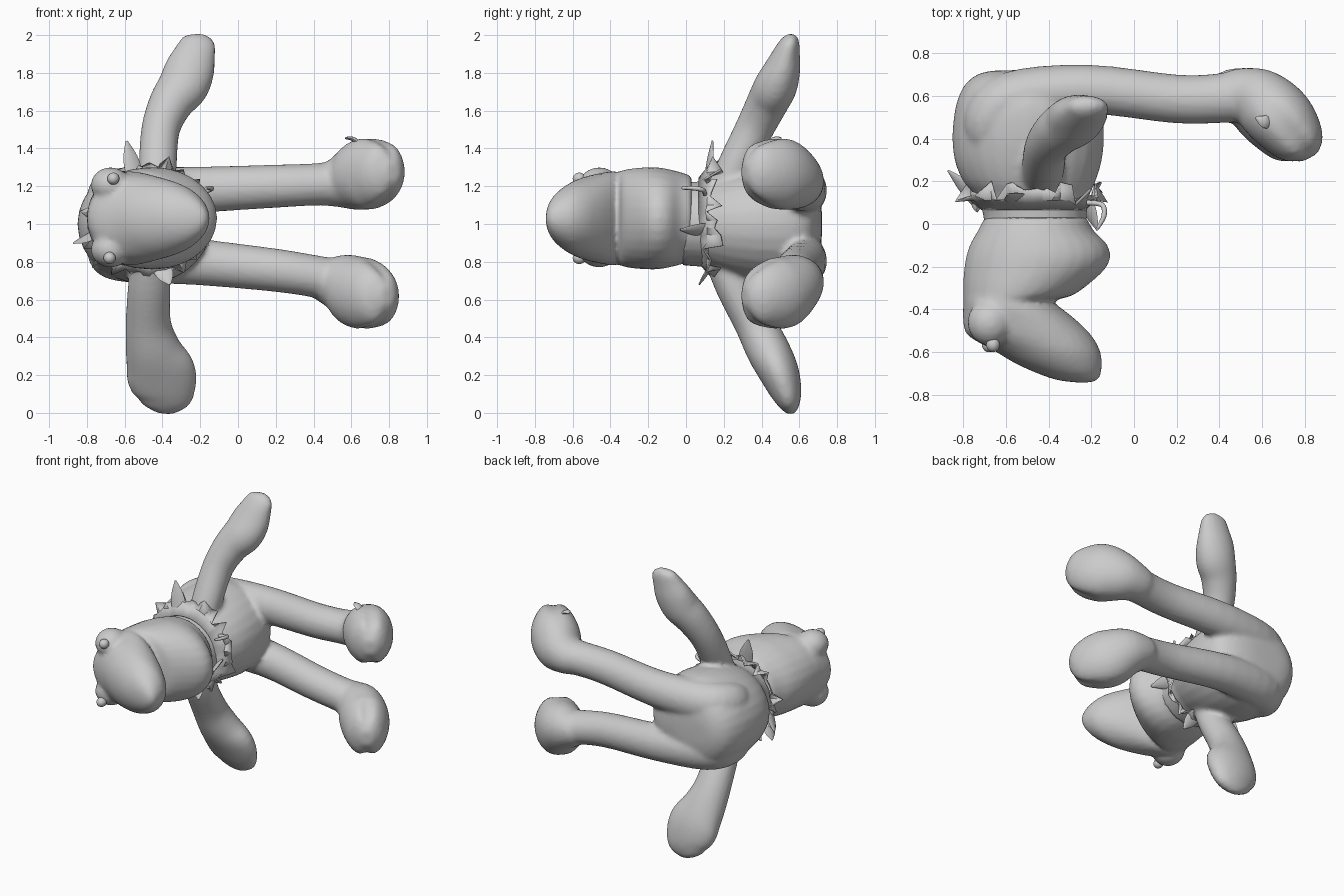
import bpy, bmesh, math, random
from mathutils import Vector as V

if "Cube" in bpy.data.objects:
    bpy.data.objects.remove(bpy.data.objects["Cube"])

random.seed(4)
X, Y, Z = V((1, 0, 0)), V((0, 1, 0)), V((0, 0, 1))


def finish(name, bm, angle=50):
    bmesh.ops.recalc_face_normals(bm, faces=bm.faces[:])
    me = bpy.data.meshes.new(name)
    bm.to_mesh(me)
    bm.free()
    ob = bpy.data.objects.new(name, me)
    bpy.context.collection.objects.link(ob)
    bpy.ops.object.select_all(action='DESELECT')
    ob.select_set(True)
    bpy.context.view_layer.objects.active = ob
    bpy.ops.object.shade_smooth_by_angle(angle=math.radians(angle))
    return ob


def spline(rows, steps):
    """Catmull-Rom through rows of numbers."""
    out, n = [], len(rows)
    for i in range(n - 1):
        p = [rows[max(i - 1, 0)], rows[i], rows[i + 1], rows[min(i + 2, n - 1)]]
        for s in range(steps):
            t = s / steps
            out.append([0.5 * (2 * b + (c - a) * t + (2 * a - 5 * b + 4 * c - d) * t * t
                               + (3 * b - a - 3 * c + d) * t ** 3) for a, b, c, d in zip(*p)])
    return out + [list(rows[-1])]


def loft(name, rows, side, axis=None, sides=28, steps=4):
    """Rows are x, y, z, radius along side, other radius, groove depth."""
    rows = spline([tuple(r) + (0,) * (6 - len(r)) for r in rows], steps)
    bm = bmesh.new()
    rings = []
    for i, r in enumerate(rows):
        a, b = rows[max(i - 1, 0)], rows[min(i + 1, len(rows) - 1)]
        t = axis or (V(b[:3]) - V(a[:3])).normalized()
        v = t.cross(side).normalized()
        u = v.cross(t)
        ring = []
        for k in range(sides):
            w = 2 * math.pi * k / sides
            g = 1 - r[5] * math.exp(-(math.sin(w) / 0.25) ** 2)
            ring.append(bm.verts.new(V(r[:3]) + (u * math.cos(w) * r[3] + v * math.sin(w) * r[4]) * g))
        rings.append(ring)
    for a, b in zip(rings, rings[1:]):
        for k in range(sides):
            m = (k + 1) % sides
            bm.faces.new((a[k], a[m], b[m], b[k]))
    bm.faces.new(rings[0])
    bm.faces.new(rings[-1])
    return finish(name, bm)


def profile(rows, zc):
    """y, x low, x high, z half width -> loft rows."""
    return [((lo + hi) / 2, y, zc, (hi - lo) / 2, h) for y, lo, hi, h in rows]


def ball(name, loc, radius):
    bm = bmesh.new()
    bmesh.ops.create_uvsphere(bm, u_segments=20, v_segments=12, radius=1)
    for v in bm.verts:
        v.co = V(loc) + V(c * r for c, r in zip(v.co, radius))
    return finish(name, bm)


def fuse(name, parts, repeat):
    """Join overlapping parts into one softly blended skin."""
    bpy.ops.object.select_all(action='DESELECT')
    for p in parts:
        p.select_set(True)
    bpy.context.view_layer.objects.active = parts[0]
    bpy.ops.object.join()
    ob = parts[0]
    ob.name = name
    mod = ob.modifiers.new("skin", 'REMESH')
    mod.mode = 'VOXEL'
    mod.voxel_size = 0.016
    mod.use_smooth_shade = True
    mod = ob.modifiers.new("blend", 'SMOOTH')
    mod.factor = 0.5
    mod.iterations = repeat


# Head: lower jaw, mouth cleft and drooping snout in one profile, plus eyes
head = [loft("head", profile([
    (0.03, -.70, -.22, .225), (-.03, -.73, -.19, .245), (-.09, -.765, -.13, .26), (-.15, -.785, -.11, .27),
    (-.21, -.795, -.135, .27), (-.28, -.80, -.21, .265), (-.335, -.80, -.29, .255), (-.36, -.80, -.38, .245),
    (-.39, -.80, -.345, .25), (-.45, -.80, -.27, .24), (-.52, -.78, -.20, .225), (-.59, -.66, -.16, .20),
    (-.65, -.56, -.15, .165), (-.70, -.45, -.155, .12), (-.73, -.36, -.17, .07), (-.742, -.27, -.21, .02)],
    1.03), X, -Y)]
for side, z, px, pz in (("upper", 1.205, -.66, 1.24), ("lower", .865, -.68, .82)):
    head.append(ball(side + "_eye", (-.675, -.46, z), (.105, .11, .095)))
    ball(side + "_pupil", (px, -.565, pz), (.032, .035, .032))
fuse("head", head, 3)

# Body
body = [loft("body", profile([
    (-.02, -.70, -.22, .22), (.06, -.71, -.22, .225), (.13, -.74, -.21, .235), (.20, -.80, -.18, .265),
    (.30, -.84, -.15, .295), (.42, -.85, -.14, .315), (.55, -.835, -.15, .315), (.64, -.80, -.19, .28),
    (.69, -.75, -.27, .22), (.715, -.68, -.38, .12), (.72, -.56, -.50, .02)], 1.0), X, Y)]

# Legs bending out of the hips, with folded feet
for name, dx, zs in (("upper_leg", 0, (1.12, 1.14, 1.16, 1.18, 1.20, 1.21, 1.215, 1.235, 1.265, 1.275, 1.275, 1.275)),
                     ("lower_leg", -.03, (.88, .86, .83, .80, .755, .72, .705, .68, .635, .62, .62, .62))):
    path = [(-.69, .36, .11, .08), (-.68, .48, .14, .12), (-.57, .585, .14, .13), (-.22, .63, .123, .116),
            (.20, .585, .114, .114),
            (.42, .59, .112, .117), (.50, .60, .125, .13), (.59, .575, .165, .152), (.68, .50, .198, .16, .06),
            (.755, .41, .178, .138, .16), (.80, .35, .135, .10, .25), (.823, .31, .05, .04, .15)]
    body.append(loft(name, [(p[0] + (dx if p[0] > .45 else 0), p[1], z) + p[2:] for p, z in zip(path, zs)], Z))

# Arms with mitten hands
body.append(loft("upper_arm", [
    (-.43, .18, 1.12, .09, .09), (-.425, .26, 1.30, .10, .097), (-.41, .36, 1.50, .102, .102),
    (-.355, .43, 1.64, .117, .11), (-.29, .475, 1.73, .134, .114), (-.255, .51, 1.82, .132, .097),
    (-.225, .535, 1.91, .108, .07), (-.205, .555, 1.975, .085, .045), (-.20, .56, 2.005, .03, .018)], X))
body.append(loft("lower_arm", [
    (-.46, .18, .87, .10, .10), (-.47, .25, .68, .112, .099), (-.475, .36, .48, .12, .107),
    (-.45, .43, .34, .147, .115), (-.41, .49, .22, .184, .107), (-.39, .53, .11, .165, .084),
    (-.395, .55, .035, .115, .052), (-.40, .555, -.003, .04, .02)], X))
fuse("body_and_limbs", body, 4)

# Collar: ragged pointed frill around the neck
bm = bmesh.new()
N, rings = 44, []
for j in range(3):
    ring = []
    for k in range(N):
        w = 2 * math.pi * k / N
        tip = 1 if k % 4 == 1 else (0.45 if k % 2 else 0.1)
        grow = (-.015, .025 + .02 * random.random(), .04 + tip * random.uniform(.05, .09))[j]
        y = (.07, .115, .13 + random.uniform(-.04, .07))[j]
        ring.append(bm.verts.new((-.47 + (.255 + grow) * math.cos(w), y, 1.02 + (.235 + grow) * math.sin(w))))
    rings.append(ring)
for a, b in zip(rings, rings[1:]):
    for k in range(N):
        m = (k + 1) % N
        bm.faces.new((a[k], a[m], b[m], b[k]))
collar = finish("collar_frill", bm, 30)
mod = collar.modifiers.new("thickness", 'SOLIDIFY')
mod.thickness = 0.012
mod.offset = 0

# Long frill tips and a hanging curl
for i, (base, tip) in enumerate([((-.74, .12, .95), (-.87, .25, .90)), ((-.55, .12, 1.27), (-.59, .14, 1.44)),
                                 ((-.23, .12, .97), (-.17, -.03, .97)), ((-.40, .12, .76), (-.36, .07, .68)),
                                 ((-.72, .10, .84), (-.77, .13, .77))]):
    mid = [(a + b) / 2 for a, b in zip(base, tip)]
    loft("frill_tip_%d" % i, [(*base, .05, .012), (*mid, .04, .01), (*tip, .006, .004)], V((.5, .3, .6)), sides=8)
loft("frill_curl", [(-.22, .10, 1.16, .012, .012), (-.15, .09, 1.18, .012, .012), (-.14, .04, 1.19, .012, .012),
                    (-.17, -.02, 1.19, .008, .008)], Z, sides=8)

# Small tag on the upper foot
loft("foot_tag", [(.64, .48, 1.42, .03, .015), (.61, .48, 1.45, .03, .012), (.57, .50, 1.455, .006, .006)], Y, sides=8)
